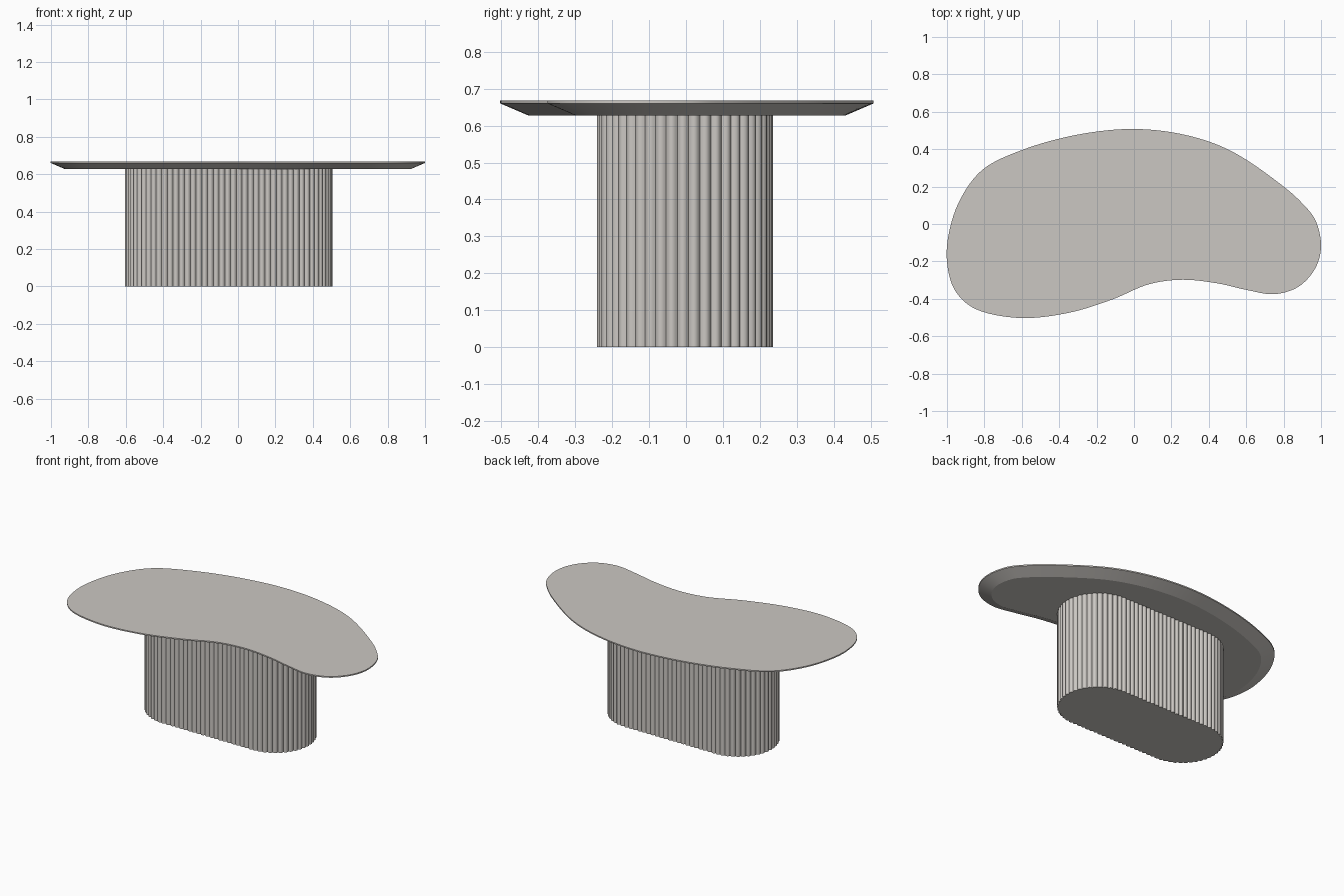
import bpy, bmesh, math
from mathutils import Vector

if "Cube" in bpy.data.objects:
    bpy.data.objects.remove(bpy.data.objects["Cube"])

stone = bpy.data.materials.new("warm grey stone")
stone.diffuse_color = (0.60, 0.575, 0.545, 1)
stone.use_nodes = True
stone.node_tree.nodes["Principled BSDF"].inputs["Base Color"].default_value = stone.diffuse_color


def loft(name, rings, angle):
    """Bridge closed rings of 3D points from bottom to top and cap both ends."""
    bm = bmesh.new()
    loops = [[bm.verts.new(p) for p in ring] for ring in rings]
    n = len(loops[0])
    for low, high in zip(loops, loops[1:]):
        for i in range(n):
            j = (i + 1) % n
            bm.faces.new((low[i], low[j], high[j], high[i]))
    bm.faces.new(loops[0][::-1])
    bm.faces.new(loops[-1])
    bmesh.ops.recalc_face_normals(bm, faces=bm.faces)
    me = bpy.data.meshes.new(name)
    bm.to_mesh(me)
    bm.free()
    me.materials.append(stone)
    ob = bpy.data.objects.new(name, me)
    bpy.context.collection.objects.link(ob)
    bpy.ops.object.select_all(action='DESELECT')
    ob.select_set(True)
    bpy.context.view_layer.objects.active = ob
    bpy.ops.object.shade_smooth_by_angle(angle=math.radians(angle))
    return ob


def spline(pts, steps):
    """Closed smooth curve through the points (centripetal Catmull-Rom)."""
    out, n = [], len(pts)
    for i in range(n):
        p = [Vector(pts[(i + k) % n]) for k in (-1, 0, 1, 2)]
        t = [0.0]
        for a, b in zip(p, p[1:]):
            t.append(t[-1] + math.sqrt((b - a).length))
        for s in range(steps):
            u = t[1] + (t[2] - t[1]) * s / steps
            q, d = p, 1
            while len(q) > 1:
                if d < 3:
                    q = [q[k].lerp(q[k + 1], (u - t[k]) / (t[k + d] - t[k]))
                         for k in range(len(q) - 1)] if d == 1 else \
                        [q[k].lerp(q[k + 1], (u - t[k]) / (t[k + 2] - t[k]))
                         for k in range(len(q) - 1)]
                else:
                    q = [q[0].lerp(q[1], (u - t[1]) / (t[2] - t[1]))]
                d += 1
            out.append(q[0])
    return out


def inset(pts, d):
    """Move a counter-clockwise outline inward along its normals."""
    n, out = len(pts), []
    for i in range(n):
        t = (pts[(i + 1) % n] - pts[i - 1]).normalized()
        out.append(pts[i] + Vector((-t.y, t.x)) * d)
    return out


def at(pts, z):
    return [(p.x, p.y, z) for p in pts]


# Tabletop: kidney outline with thin rim and undercut bevel
kidney = [(1.0, -0.12), (0.97, 0.02), (0.90, 0.11), (0.80, 0.20), (0.52, 0.39),
          (0.28, 0.475), (0.0, 0.508), (-0.30, 0.478), (-0.60, 0.395),
          (-0.81, 0.29), (-0.93, 0.13), (-0.99, -0.05), (-1.0, -0.20),
          (-0.96, -0.35), (-0.86, -0.448), (-0.62, -0.502), (-0.36, -0.477),
          (-0.12, -0.405), (0.08, -0.322), (0.26, -0.298), (0.45, -0.318),
          (0.60, -0.352), (0.75, -0.375), (0.88, -0.335), (0.97, -0.235)]
edge = spline(kidney, 8)
loft("tabletop", [at(inset(edge, 0.077), 0.627), at(edge, 0.660), at(edge, 0.668)], 20)

# Base: stadium plan wrapped in convex reeds
R, HALF, CX, CY = 0.228, 0.317, -0.05, -0.003
REEDS, SEG, DEPTH = 88, 6, 0.010
arc = math.pi * R
total = 2 * arc + 4 * HALF


def stadium(s):
    """Point and outward normal at distance s along the stadium."""
    s %= total
    side = 1
    if s >= total / 2:
        s, side = s - total / 2, -1
    if s < arc:
        a = s / R - math.pi / 2
        n = Vector((math.cos(a), math.sin(a)))
        p = Vector((HALF, 0)) + n * R
    else:
        n = Vector((0, 1))
        p = Vector((HALF - (s - arc), R))
    return p * side, n * side


reeded = []
for i in range(REEDS * SEG):
    f = (i % SEG) / SEG
    p, n = stadium(total * i / (REEDS * SEG))
    reeded.append(p + n * DEPTH * 4 * f * (1 - f) + Vector((CX, CY)))
loft("reeded_base", [at(reeded, 0.0), at(reeded, 0.628)], 35)
